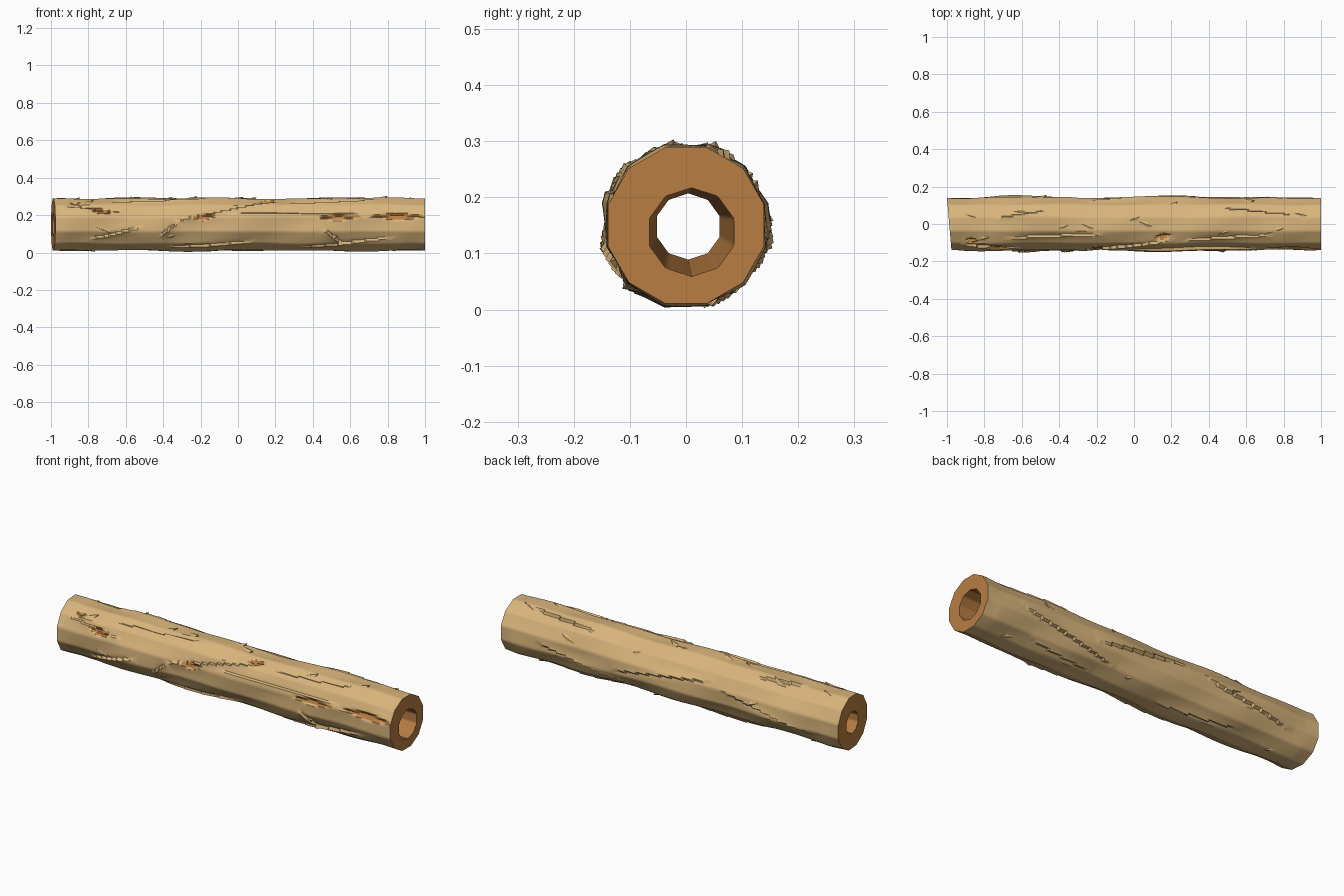
import bpy, bmesh, math, random
from mathutils import Vector

if "Cube" in bpy.data.objects:
    bpy.data.objects.remove(bpy.data.objects["Cube"])
random.seed(4)
NX, NA, CZ = 260, 96, 0.15


def material(name, col):
    m = bpy.data.materials.new(name)
    m.diffuse_color = (*col, 1)
    m.use_nodes = True
    m.node_tree.nodes["Principled BSDF"].inputs["Base Color"].default_value = m.diffuse_color
    return m


bark = material("tan bark", (0.69, 0.46, 0.20))
wood = material("brown inner wood", (0.48, 0.205, 0.055))

# Bark ridges: start x, start angle, end x, end angle, height (angle 0 = front, up positive)
ridges = [(-0.42, -0.45, -0.32, 0.1, .014), (-0.36, 0.1, 0.22, 1.0, .015),
          (-0.05, 0.4, 0.7, 0.4, .012), (-0.8, -0.6, -0.5, -0.05, .013),
          (-0.95, 0.75, -0.6, 0.45, .012), (0.46, -0.15, 0.56, -0.8, .014),
          (-0.7, 1.0, -0.15, 1.2, .012), (0.25, 0.9, 0.75, 1.15, .011),
          (-0.4, -1.0, 0.1, -0.7, .011), (0.3, -1.0, 0.85, -0.5, .011),
          (-0.85, 3.6, -0.3, 2.9, .013), (-0.25, 2.7, 0.35, 3.3, .013),
          (0.2, 3.9, 0.8, 3.1, .013), (0.45, 2.2, 0.9, 1.9, .012),
          (-0.75, 1.8, -0.45, 2.1, .012), (-0.6, 4.2, -0.1, 4.5, .010),
          (0.3, 4.4, 0.7, 4.1, .011)]
# Gouges showing inner wood: x start, x end, angle start, angle end, half width
gouges = [(0.68, 1.03, 0.34, 0.30, .15), (0.40, 0.67, 0.25, 0.29, .11),
          (-0.26, -0.11, 0.25, 0.33, .13), (0.10, 0.21, 1.0, 1.13, .13),
          (-0.81, -0.66, 0.58, 0.44, .13), (-0.91, -0.83, 0.95, 0.85, .10)]


def wrap(a):
    return (a + math.pi) % (2 * math.pi) - math.pi


def gouge_depth(x, a):
    best = 0
    for x0, x1, a0, a1, w in gouges:
        t = (x - x0) / (x1 - x0)
        if 0 < t < 1:
            d = abs(wrap(a - a0 - (a1 - a0) * t))
            best = max(best, min(1, 2.2 * min(t, 1 - t)) - d / w)
    return best


def bark_radius(x, a):
    # twelve-sided base, lumps and one-sided ridges fading at the ends
    k = wrap(a * 12) / 12
    fade = min(1, (1 - abs(x)) / 0.08)
    r = 0.144 * (math.cos(math.pi / 12) / math.cos(k))
    r += fade * 0.003 * (math.sin(7 * x + 2 * a) + math.sin(13 * x - 3 * a + 1))
    for x0, a0, x1, a1, h in ridges:
        dx, da = x1 - x0, (a1 - a0) * 0.14
        px, pa = x - x0, wrap(a - a0) * 0.14
        ln = math.hypot(dx, da)
        t = (px * dx + pa * da) / ln ** 2
        if 0 < t < 1:
            d = (dx * pa - da * px) / ln
            if d < 0:
                r += fade * h * math.sin(math.pi * t) ** .6 * math.exp(d / 0.028)
            elif d < 0.02:
                r -= fade * 0.004 * math.sin(math.pi * t) * (1 - d / 0.02)
    g = gouge_depth(x, a)
    if g > 0:
        r -= min(0.014, 0.03 * g)
    return r


def bore_radius(x, a):
    k = wrap(a * 10) / 10
    return (0.069 + 0.010 * x) * math.cos(math.pi / 10) / math.cos(k)


# Hollow log: outer rings left to right, then bore rings back again
bm = bmesh.new()
rings = []
for i in range(NX + 1):
    x = -1 + 2 * i / NX
    ring = []
    for j in range(NA):
        a = 2 * math.pi * j / NA
        r = bark_radius(x, a)
        y = -r * math.cos(a)
        slant = 0.012 - y * 0.085 if i == 0 else 0
        xx = x + (0.012 - y * 0.085) * max(0, -x) ** 12
        ring.append(bm.verts.new((xx, y, CZ + r * math.sin(a))))
    rings.append(ring)
for x in (1, 0.8, 0.4, 0, -0.4, -0.8, -1):
    ring = []
    for j in range(NA):
        a = 2 * math.pi * j / NA
        r = bore_radius(x, a)
        y = 0.007 + 0.003 * x - r * math.cos(a)
        xx = x + (0.012 - y * 0.085) * max(0, -x) ** 12
        ring.append(bm.verts.new((xx, y, CZ - 0.007 - 0.005 * x + r * math.sin(a))))
    rings.append(ring)
for i in range(len(rings)):
    A, B = rings[i], rings[(i + 1) % len(rings)]
    for j in range(NA):
        k = (j + 1) % NA
        f = bm.faces.new((A[j], B[j], B[k], A[k]))
        f.material_index = 1
        if i < NX:
            x, a = -1 + 2 * (i + .5) / NX, 2 * math.pi * (j + .5) / NA
            f.material_index = 1 if gouge_depth(x, a) > 0.05 else 0
bmesh.ops.recalc_face_normals(bm, faces=bm.faces)


def finish(name, bm, mats):
    me = bpy.data.meshes.new(name)
    bm.to_mesh(me)
    bm.free()
    for m in mats:
        me.materials.append(m)
    ob = bpy.data.objects.new(name, me)
    bpy.context.collection.objects.link(ob)
    bpy.ops.object.select_all(action='DESELECT')
    ob.select_set(True)
    bpy.context.view_layer.objects.active = ob
    bpy.ops.object.shade_smooth_by_angle(angle=math.radians(35))


finish("hollow_log", bm, [bark, wood])

# Loose bark flakes: low pointed chips lifted at one end
flakes = [(-0.88, 1.9), (-0.82, 0.95), (-0.25, 1.5), (0.0, 1.75), (0.05, 1.6), (0.47, 1.2),
          (0.89, 1.95), (0.75, 1.3), (-0.6, 2.0), (-0.4, 1.4), (-0.72, -0.2), (-0.37, -0.5),
          (0.49, -0.55), (0.2, 2.4), (0.6, 2.7), (-0.5, 3.0), (-0.8, 4.4), (0.1, 4.0), (0.8, 4.3)]
bm = bmesh.new()
for x, a in flakes:
    L, s = random.uniform(.05, .09), random.choice((-1, 1))

    def pt(u, v, h):
        aa = a + v + s * u * 2.5
        r = bark_radius(x + u, aa) + h
        return bm.verts.new((x + u, -r * math.cos(aa), CZ + r * math.sin(aa)))
    tail, left, right = pt(-L, 0, -.004), pt(.2 * L, -.14, -.003), pt(.1 * L, .14, -.003)
    tip, under = pt(.6 * L, 0, .009), pt(.45 * L, 0, -.008)
    for tri in ((tail, left, tip), (tail, tip, right), (left, under, tip),
                (tip, under, right), (tail, under, left), (tail, right, under)):
        bm.faces.new(tri)
bmesh.ops.recalc_face_normals(bm, faces=bm.faces)
finish("bark_flakes", bm, [bark])
